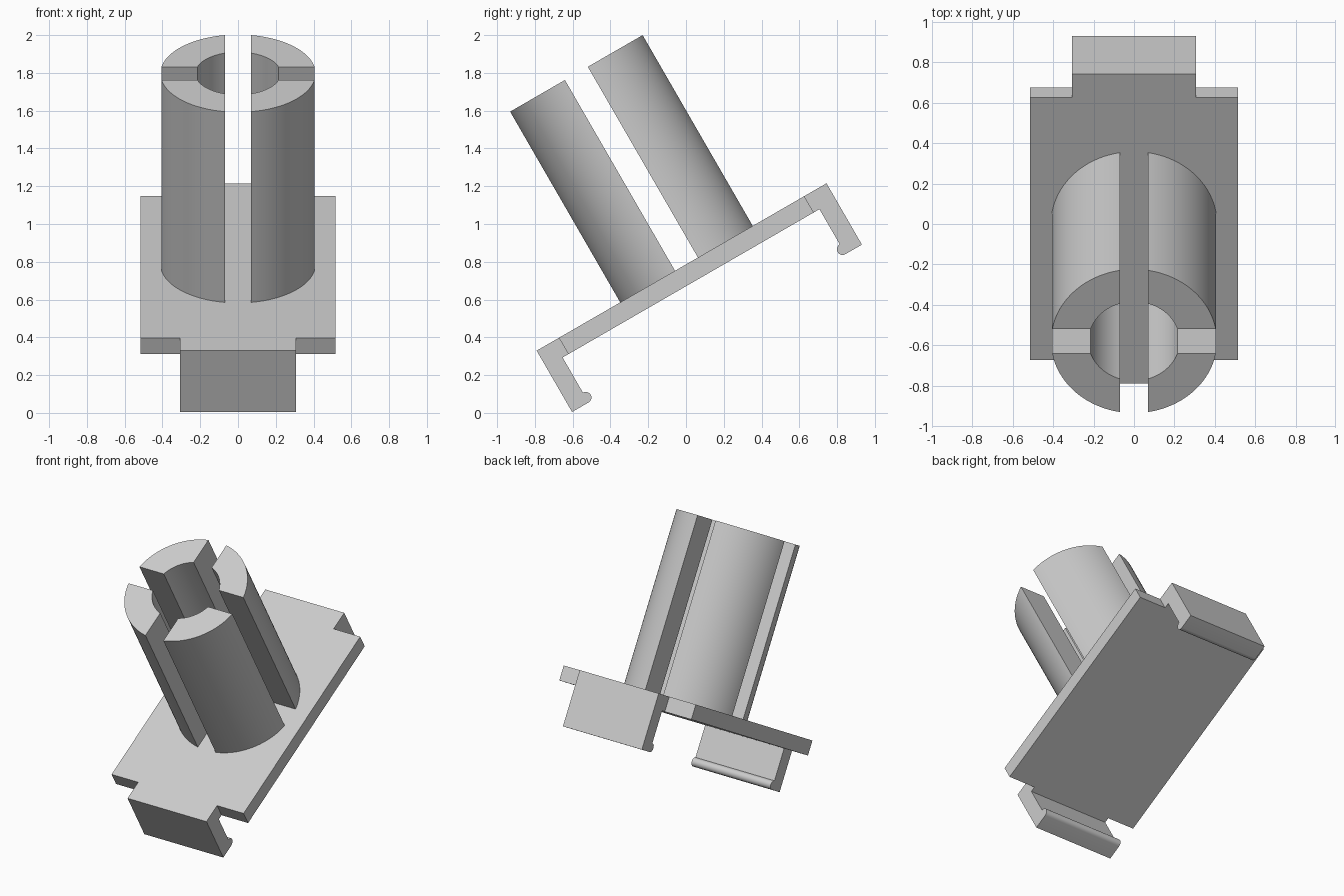
import bpy, bmesh
from math import radians, sin, cos, asin, pi
from mathutils import Matrix, Vector

if "Cube" in bpy.data.objects:
    bpy.data.objects.remove(bpy.data.objects["Cube"], do_unlink=True)

TILT = Matrix.Translation((0, 0, 0.786)) @ Matrix.Rotation(radians(30), 4, 'X')
MID = -0.027          # centre of the plate along its length
THICK = 0.1           # plate thickness
PLATE_HALF = 0.75
CLIP_HALF = 0.308     # half width of each clip
CLIP_END = 0.886      # outer face of each clip from the plate centre
CLIP_IN = 0.785       # inner face of each clip
CLIP_DROP = 0.375
BEAD = 0.03           # radius of the retaining bead
R_OUT, R_IN, SLOT = 0.411, 0.226, 0.07
TUBE_TOP = 1.166

grey = bpy.data.materials.new("plain_grey")
grey.use_nodes = True
colour = (0.6, 0.6, 0.6, 1)
grey.diffuse_color = colour
grey.node_tree.nodes["Principled BSDF"].inputs["Base Color"].default_value = colour


def extrude(name, outline, shift):
    """Extrude a closed outline by a vector, then tilt it into place."""
    bm = bmesh.new()
    face = bm.faces.new([bm.verts.new(p) for p in outline])
    grown = bmesh.ops.extrude_face_region(bm, geom=[face], use_keep_orig=True)
    moved = [v for v in grown["geom"] if isinstance(v, bmesh.types.BMVert)]
    bmesh.ops.translate(bm, verts=moved, vec=Vector(shift))
    bmesh.ops.recalc_face_normals(bm, faces=bm.faces)
    bm.transform(TILT)
    mesh = bpy.data.meshes.new(name)
    bm.to_mesh(mesh)
    bm.free()
    mesh.materials.append(grey)
    obj = bpy.data.objects.new(name, mesh)
    bpy.context.collection.objects.link(obj)
    bpy.ops.object.select_all(action='DESELECT')
    obj.select_set(True)
    bpy.context.view_layer.objects.active = obj
    bpy.ops.object.shade_smooth_by_angle(angle=radians(30))
    return obj


def arc(radius, start, end, steps):
    return [(radius * cos(start + (end - start) * i / steps),
             radius * sin(start + (end - start) * i / steps)) for i in range(steps + 1)]


# Base plate
corners = [(-1, -1), (1, -1), (1, 1), (-1, 1)]
extrude("base_plate", [(0.515 * a, MID + PLATE_HALF * b, 0) for a, b in corners],
        (0, 0, -THICK))

# Hooked clips at both ends, each with a rounded bead on its inner face
bead = [(CLIP_IN + a, BEAD - CLIP_DROP + b) for a, b in arc(BEAD, 1.5 * pi, 0.5 * pi, 12)]
hook = [(PLATE_HALF, 0), (CLIP_END, 0), (CLIP_END, -CLIP_DROP)] + bead
hook += [(CLIP_IN, -THICK), (PLATE_HALF, -THICK)]
for name, side in (("front_clip", -1), ("back_clip", 1)):
    extrude(name, [(-CLIP_HALF, MID + side * u, w) for u, w in hook],
            (2 * CLIP_HALF, 0, 0))

# Four prongs: a tube split by two crossing parallel slots
a_out, a_in = asin(SLOT / R_OUT), asin(SLOT / R_IN)
section = arc(R_OUT, a_out, pi / 2 - a_out, 28) + arc(R_IN, pi / 2 - a_in, a_in, 20)
for name, sx, sy in (("back_left_prong", 1, 1), ("back_right_prong", -1, 1),
                     ("front_left_prong", 1, -1), ("front_right_prong", -1, -1)):
    extrude(name, [(sx * x, sy * y + 0.003, 0) for x, y in section], (0, 0, TUBE_TOP))
